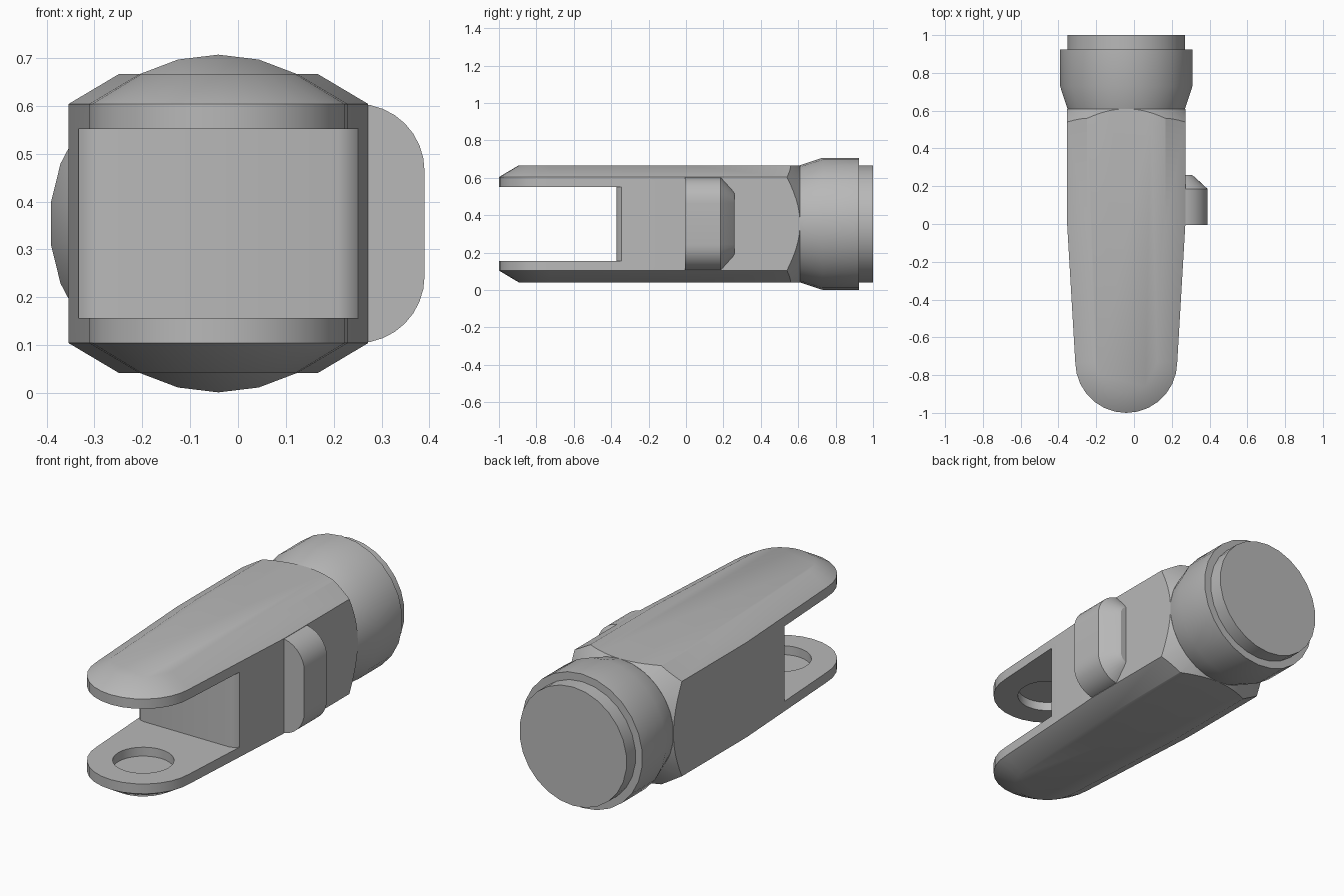
import bpy, bmesh, math

if "Cube" in bpy.data.objects:
    bpy.data.objects.remove(bpy.data.objects["Cube"])

CX, CZ = -0.041, 0.354          # long axis of the fitting

steel = bpy.data.materials.new("plain_grey")
steel.use_nodes = True
grey = (0.48, 0.48, 0.48, 1)
steel.diffuse_color = grey
steel.node_tree.nodes["Principled BSDF"].inputs["Base Color"].default_value = grey


def loft(name, rings):
    """Closed solid skinned through rings of equal point count."""
    bm = bmesh.new()
    loops = [[bm.verts.new(p) for p in ring] for ring in rings]
    n = len(loops[0])
    for a, b in zip(loops, loops[1:]):
        for i in range(n):
            j = (i + 1) % n
            bm.faces.new((a[i], a[j], b[j], b[i]))
    bm.faces.new(loops[0])
    bm.faces.new(loops[-1])
    bmesh.ops.recalc_face_normals(bm, faces=bm.faces)
    mesh = bpy.data.meshes.new(name)
    bm.to_mesh(mesh)
    bm.free()
    mesh.materials.append(steel)
    obj = bpy.data.objects.new(name, mesh)
    bpy.context.collection.objects.link(obj)
    return obj


def ring_y(r, y, sides):
    """Circle around the long axis, first point at the top."""
    turn = [math.tau * i / sides for i in range(sides)]
    return [(CX + r * math.sin(t), y, CZ + r * math.cos(t)) for t in turn]


def ring_z(r, y, z, sides=32):
    turn = [math.tau * i / sides for i in range(sides)]
    return [(CX + r * math.cos(t), y + r * math.sin(t), z) for t in turn]


def activate(obj):
    bpy.ops.object.select_all(action='DESELECT')
    obj.select_set(True)
    bpy.context.view_layer.objects.active = obj


def boolean(obj, cutter, operation):
    cutter.hide_render = True
    mod = obj.modifiers.new("cut", 'BOOLEAN')
    mod.object, mod.operation, mod.solver = cutter, operation, 'EXACT'
    activate(obj)
    bpy.ops.object.modifier_apply(modifier=mod.name)
    bpy.data.objects.remove(cutter)


def finish(obj, angle):
    activate(obj)
    bpy.ops.object.shade_smooth_by_angle(angle=math.radians(angle))


# Fork body: tapered outline with a round nose, chamfered top and bottom
def fork_outline(inset, z):
    nose, steps = 0.27 - inset, 14
    pts = [(0.313 - inset, 0.61), (0.313 - inset, 0)]
    for i in range(steps + 1):
        t = math.pi * i / steps
        pts.append((nose * math.cos(t), -0.73 - nose * math.sin(t)))
    pts += [(inset - 0.313, 0), (inset - 0.313, 0.61)]
    return [(CX + x, y, z) for x, y in pts]


fork = loft("fork_body", [fork_outline(d, CZ + h) for d, h in
                          ((0.106, -0.313), (0, -0.25), (0, 0.25), (0.106, 0.313))])

# Turned chamfer on the back corners
boolean(fork, loft("turning_helper", [ring_y(2.44, -1.1, 64), ring_y(0.313, 0.61, 64)]),
        'INTERSECT')

# Slot between the prongs, easing the outer corners of its end wall
half = [(0.5, -1.2), (0.5, -0.345), (0.292, -0.345), (0.275, -0.364), (0.25, -0.372)]
plan = half + [(-x, y) for x, y in reversed(half)]
boolean(fork, loft("slot_helper", [[(CX + x, y, CZ + h) for x, y in plan]
                                   for h in (-0.198, 0.198)]), 'DIFFERENCE')

# Blind pin holes on the inner faces of both prongs
boolean(fork, loft("pin_helper", [ring_z(0.147, -0.73, CZ + h) for h in (-0.245, 0.245)]),
        'DIFFERENCE')
finish(fork, 35)

# Round collar with a tapered front and a stepped end
collar = loft("collar", [ring_y(r, y, 26) for r, y in
                         ((0.25, 0.5), (0.25, 0.608), (0.313, 0.608), (0.353, 0.73),
                          (0.353, 0.925), (0.313, 0.925), (0.313, 1.0))])
finish(collar, 30)


# Side lug with rounded corners and a sloping back
def lug_outline(inset, y):
    r, steps = 0.14 - inset, 8
    pts = [(0.2, r + 0.11)]
    for i in range(steps + 1):
        t = math.pi / 2 * (1 - i / steps)
        pts.append((0.25 + r * math.cos(t), 0.11 + r * math.sin(t)))
    pts += [(x, -h) for x, h in reversed(pts)]
    return [(x, y, CZ + h) for x, h in pts]


lug = loft("side_lug", [lug_outline(d, y) for d, y in
                        ((0, -0.005), (0, 0.185), (0.07, 0.25), (0.085, 0.26))])
finish(lug, 30)
